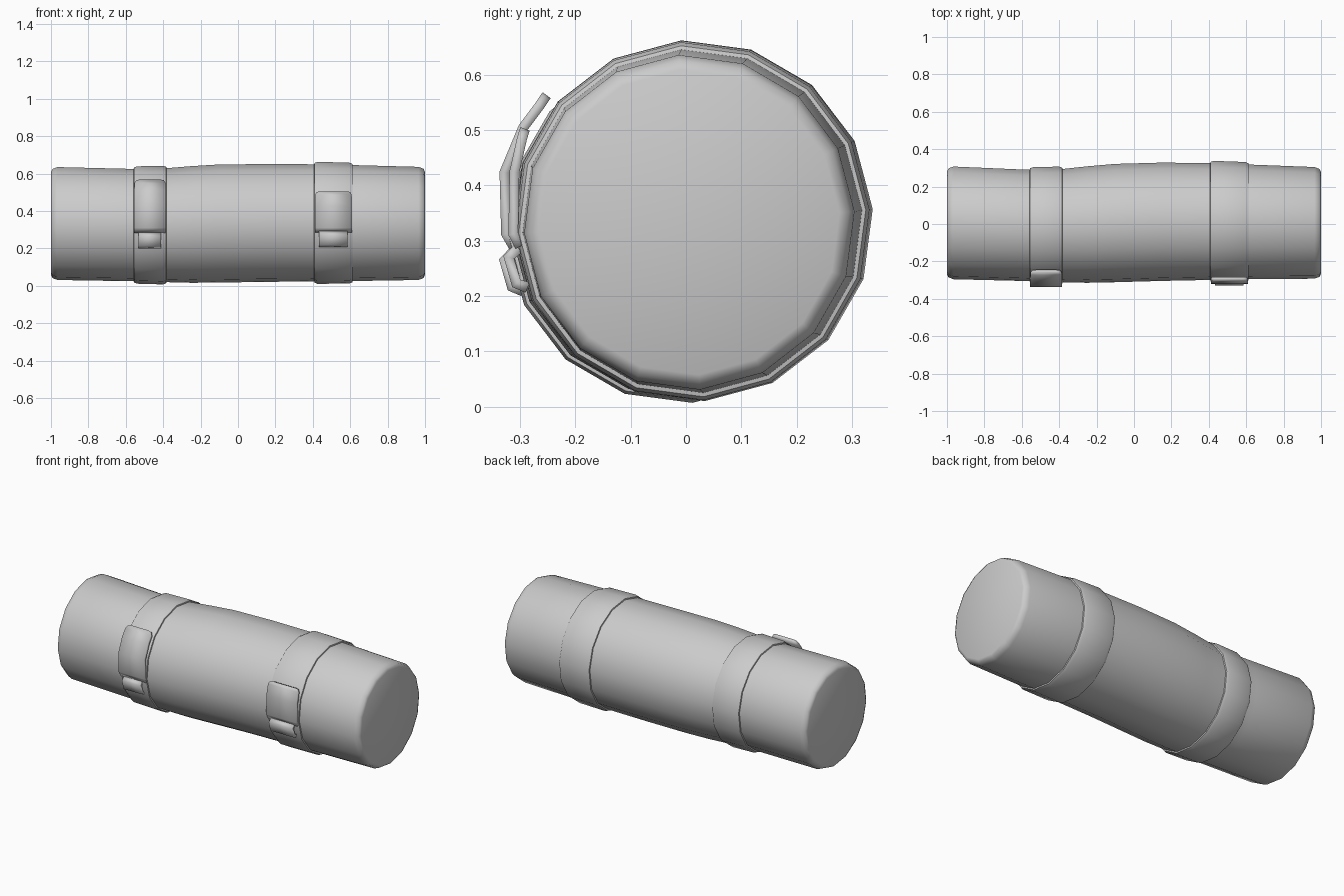
import bpy, math

if "Cube" in bpy.data.objects:
    bpy.data.objects.remove(bpy.data.objects["Cube"])

SIDES = 16
PHASE = math.radians(3.7)

# Body silhouette stations: x, back y, front y, top z, bottom z
STATIONS = [
    (-0.97, 0.308, -0.296, 0.635, 0.030),
    (-0.60, 0.292, -0.305, 0.626, 0.024),
    (-0.47, 0.291, -0.310, 0.626, 0.022),
    (-0.37, 0.296, -0.313, 0.630, 0.018),
    (-0.25, 0.309, -0.315, 0.640, 0.015),
    (-0.10, 0.322, -0.312, 0.649, 0.016),
    (0.15, 0.329, -0.305, 0.651, 0.020),
    (0.40, 0.326, -0.300, 0.650, 0.022),
    (0.60, 0.319, -0.296, 0.646, 0.024),
    (0.97, 0.305, -0.293, 0.636, 0.030),
]


def silhouette(x):
    for a, b in zip(STATIONS, STATIONS[1:]):
        if a[0] <= x <= b[0]:
            t = (x - a[0]) / (b[0] - a[0])
            return [p + (q - p) * t for p, q in zip(a[1:], b[1:])]
    return STATIONS[0][1:] if x < 0 else STATIONS[-1][1:]


def ring(x, grow=0.0):
    yb, yf, zt, zb = silhouette(x)
    cy, cz = (yb + yf) / 2, (zt + zb) / 2
    ry, rz = (yb - yf) / 2 + grow, (zt - zb) / 2 + grow
    angles = [PHASE + 2 * math.pi * i / SIDES for i in range(SIDES)]
    return [(x, cy + ry * math.cos(a), cz + rz * math.sin(a)) for a in angles]


def finish(name, verts, faces, angle=50):
    mesh = bpy.data.meshes.new(name)
    mesh.from_pydata(verts, [], faces)
    obj = bpy.data.objects.new(name, mesh)
    bpy.context.collection.objects.link(obj)
    bpy.ops.object.select_all(action='DESELECT')
    obj.select_set(True)
    bpy.context.view_layer.objects.active = obj
    bpy.ops.object.shade_smooth_by_angle(angle=math.radians(angle))
    return obj


def tube(name, profile, angle=50):
    """Loft rings along x; profile holds (x, radial offset)."""
    verts = [v for x, g in profile for v in ring(x, g)]
    faces = []
    for r in range(len(profile) - 1):
        for i in range(SIDES):
            j = (i + 1) % SIDES
            a, b = r * SIDES, (r + 1) * SIDES
            faces.append((a + i, a + j, b + j, b + i))
    faces.append(tuple(reversed(range(SIDES))))
    last = (len(profile) - 1) * SIDES
    faces.append(tuple(range(last, last + SIDES)))
    return finish(name, verts, faces, angle)


def strip(name, cx, path, thickness):
    """Ribbon on the front side; path holds (y, z, half width), top to bottom."""
    verts, faces = [], []
    for y, z, w in path:
        verts += [(cx - w, y, z), (cx + w, y, z)]
    for i in range(len(path) - 1):
        a = 2 * i
        faces.append((a, a + 2, a + 3, a + 1))
    obj = finish(name, verts, faces)
    mod = obj.modifiers.new("thickness", 'SOLIDIFY')
    mod.thickness = thickness
    mod.offset = -1
    return obj


# Rolled body with softly rounded ends
ends = [(1.0, -0.027), (0.992, -0.010), (0.965, 0.0)]
body = [(-x, g) for x, g in ends]
body += [(s[0], 0) for s in STATIONS[1:-1]]
body += ends[::-1]
tube("bedroll", body)

# Straps around the roll
for name, x0, x1 in (("left_strap", -0.56, -0.38), ("right_strap", 0.405, 0.615)):
    tube(name, [(x0, -0.01), (x0 + 0.004, 0.007), (x0 + 0.02, 0.013),
                (x1 - 0.02, 0.013), (x1 - 0.004, 0.007), (x1, -0.01)])

# Loose strap tails with rounded tips
strip("left_tail", -0.47, [
    (-0.259, 0.568, 0.055), (-0.262, 0.564, 0.073), (-0.272, 0.549, 0.084),
    (-0.302, 0.509, 0.085), (-0.337, 0.425, 0.085), (-0.334, 0.310, 0.085),
    (-0.318, 0.282, 0.085)], 0.018)
strip("right_tail", 0.51, [
    (-0.299, 0.505, 0.075), (-0.301, 0.500, 0.090), (-0.305, 0.487, 0.098),
    (-0.319, 0.425, 0.099), (-0.321, 0.310, 0.099), (-0.308, 0.285, 0.099)], 0.018)

# Folded keepers under the tails
for name, cx, w, dy, dz in (("left_keeper", -0.472, 0.059, 0, 0),
                            ("right_keeper", 0.51, 0.076, 0.008, 0.006)):
    strip(name, cx, [(-0.318 + dy, 0.287 + dz, w), (-0.338 + dy, 0.266 + dz, w),
                     (-0.322 + dy, 0.210 + dz, w), (-0.298 + dy, 0.200 + dz, w)], 0.02)
